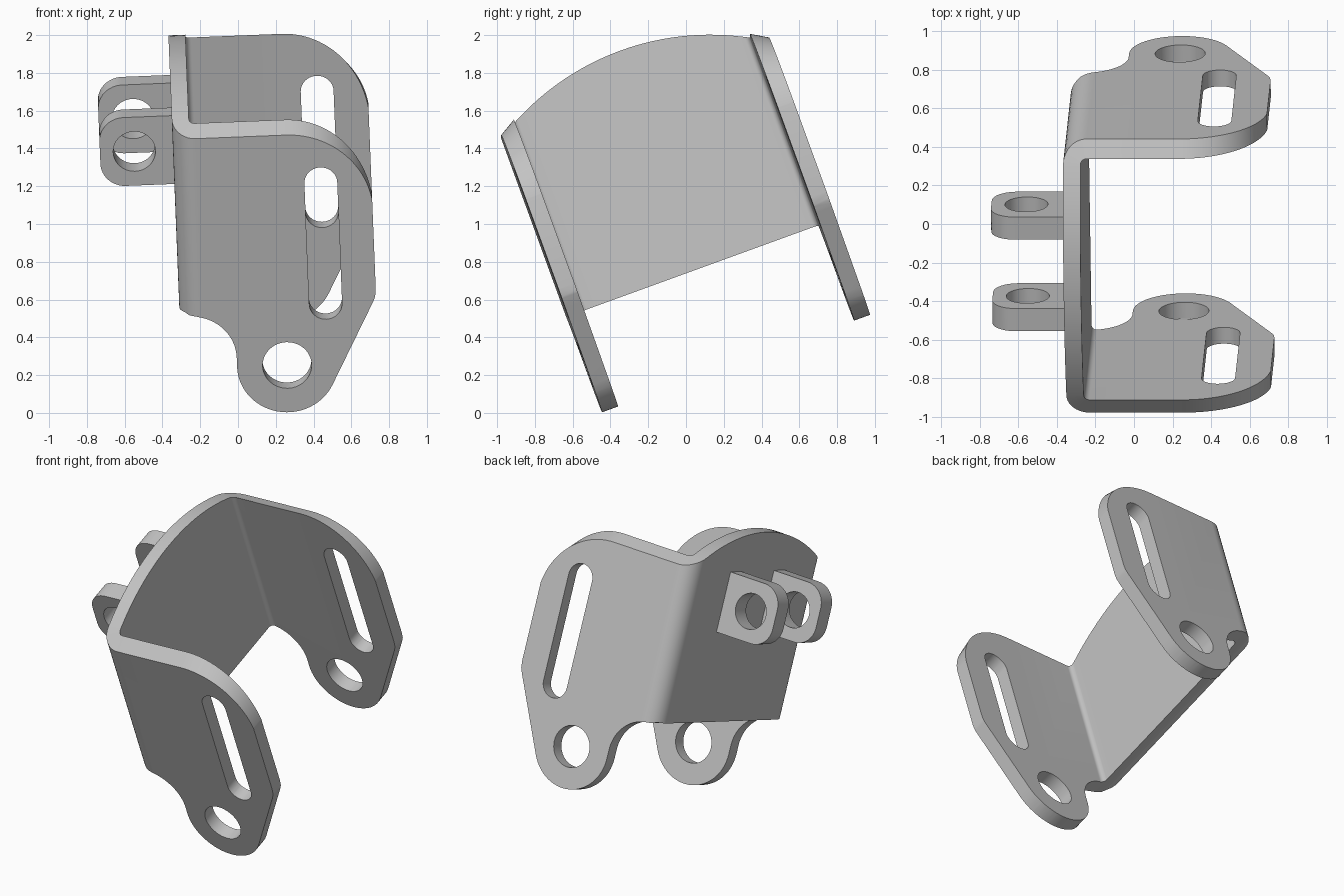
import bpy, bmesh
from math import sin, cos, pi, radians, sqrt
from mathutils import Matrix, Vector

if "Cube" in bpy.data.objects:
    bpy.data.objects.remove(bpy.data.objects["Cube"])

# One plain grey for the whole bracket
GREY = (0.55, 0.55, 0.55, 1)
grey = bpy.data.materials.new("bracket grey")
grey.use_nodes = True
grey.diffuse_color = GREY
grey.node_tree.nodes["Principled BSDF"].inputs["Base Color"].default_value = GREY

MID = 0.335          # depth of the symmetry plane
HALF = 0.71          # mid-plane to flange centre
T = 0.045            # half sheet thickness
BEND = 0.075         # bend radius at the sheet centre
WEB = -0.243         # sheet centre of the web
END = 0.755          # free end of the flanges
TILT = Matrix.Rotation(radians(-2.3), 4, 'Y') @ Matrix.Rotation(radians(20), 4, 'X')


def make_object(name, bm):
    bmesh.ops.recalc_face_normals(bm, faces=bm.faces)
    mesh = bpy.data.meshes.new(name)
    bm.to_mesh(mesh)
    bm.free()
    mesh.materials.append(grey)
    obj = bpy.data.objects.new(name, mesh)
    bpy.context.collection.objects.link(obj)
    return obj


def arc(cx, cz, r, a0, a1, n=20):
    angles = [radians(a0 + (a1 - a0) * i / n) for i in range(n + 1)]
    return [(cx + r * cos(a), cz + r * sin(a)) for a in angles]


def prism(name, outline, y0, y1):
    bm = bmesh.new()
    face = bm.faces.new([bm.verts.new((x, y0, z)) for x, z in outline])
    side = bmesh.ops.extrude_face_region(bm, geom=[face])["geom"]
    bmesh.ops.translate(bm, vec=(0, y1 - y0, 0),
                        verts=[v for v in side if isinstance(v, bmesh.types.BMVert)])
    return make_object(name, bm)


def cut(obj, cutter, operation='DIFFERENCE'):
    mod = obj.modifiers.new("cut", 'BOOLEAN')
    mod.operation, mod.object, mod.solver = operation, cutter, 'EXACT'
    bpy.context.view_layer.objects.active = obj
    bpy.ops.object.modifier_apply(modifier=mod.name)
    bpy.data.objects.remove(cutter)


def finish(obj):
    obj.data.transform(TILT)
    bpy.ops.object.select_all(action='DESELECT')
    obj.select_set(True)
    bpy.context.view_layer.objects.active = obj
    bpy.ops.object.shade_smooth_by_angle(angle=radians(25))


# Crowned top edge, falling away round the outer corner of each flange
def top_height(x, y):
    crown = 0.545 + sqrt(1.385 ** 2 - y * y)
    start, low, high, r = 0.31, 1.322, 1.705, 0.45
    if x <= start:
        return crown
    corner = high - r + sqrt(r * r - (x - start) ** 2)
    return low + (corner - low) * (crown - low) / (high - low)


# Path of the folded sheet: flange, bend, web, and the mirrored half
start = 0.31
half = [(start + (END - start) * cos(pi / 2 * i / 24), -HALF, 0, -1) for i in range(25)]
for i in range(11):
    a = -pi / 2 - pi / 2 * i / 10
    half.append((WEB + BEND + BEND * cos(a), -HALF + BEND + BEND * sin(a), cos(a), sin(a)))
straight = HALF - BEND
half += [(WEB, -straight * (1 - i / 14), -1, 0) for i in range(1, 14)]
path = half + [(WEB, 0, -1, 0)] + [(x, -y, nx, -ny) for x, y, nx, ny in reversed(half)]

bm = bmesh.new()
rings = []
for x, y, nx, ny in path:
    ring = []
    for s, upper in ((T, False), (T, True), (-T, True), (-T, False)):
        px, py = x + nx * s, y + ny * s
        ring.append(bm.verts.new((px, py + MID, top_height(px, py) if upper else 0)))
    rings.append(ring)
for a, b in zip(rings, rings[1:]):
    for k in range(4):
        bm.faces.new((a[k], a[k - 1], b[k - 1], b[k]))
bm.faces.new(rings[0])
bm.faces.new(rings[-1])
bracket = make_object("folded_bracket", bm)

# Lower outline: chamfered end, rounded lug, concave throat, web edge
EYE = (0.27, 0.41)
outline = [(0.8, 3), (0.8, 0.84), (END, 0.82), (0.75, 0.775), (0.735, 0.741)]
outline += arc(*EYE, 0.265, -27, -180, 28)
outline += arc(-0.235, 0.465, 0.24, 0, 90)
outline += [(-0.26, 0.717), (-0.5, 0.717), (-0.5, 3)]
cut(bracket, prism("outline_cutter", outline, -1, 2), 'INTERSECT')

# Pivot holes and long slots through both flanges
cut(bracket, prism("eye_cutter", arc(*EYE, 0.13, 0, 351, 39), -1, 2))
slot = arc(0.487, 1.429, 0.087, 0, 180) + arc(0.487, 0.747, 0.087, 180, 360)
cut(bracket, prism("slot_cutter", slot, -1, 2))
finish(bracket)

# Pair of pierced ears on the outside of the web
ear_outline = [(-0.27, 1.296), (-0.27, 1.681)]
ear_outline += arc(-0.545, 1.551, 0.13, 90, 180, 12) + arc(-0.545, 1.426, 0.13, 180, 270, 12)
for name, side in (("front_ear", -1), ("back_ear", 1)):
    y = MID + side * 0.2525
    ear = prism(name, ear_outline, y - 0.0625, y + 0.0625)
    cut(ear, prism("ear_cutter", arc(-0.493, 1.488, 0.112, 0, 351, 39), y - 0.2, y + 0.2))
    finish(ear)
